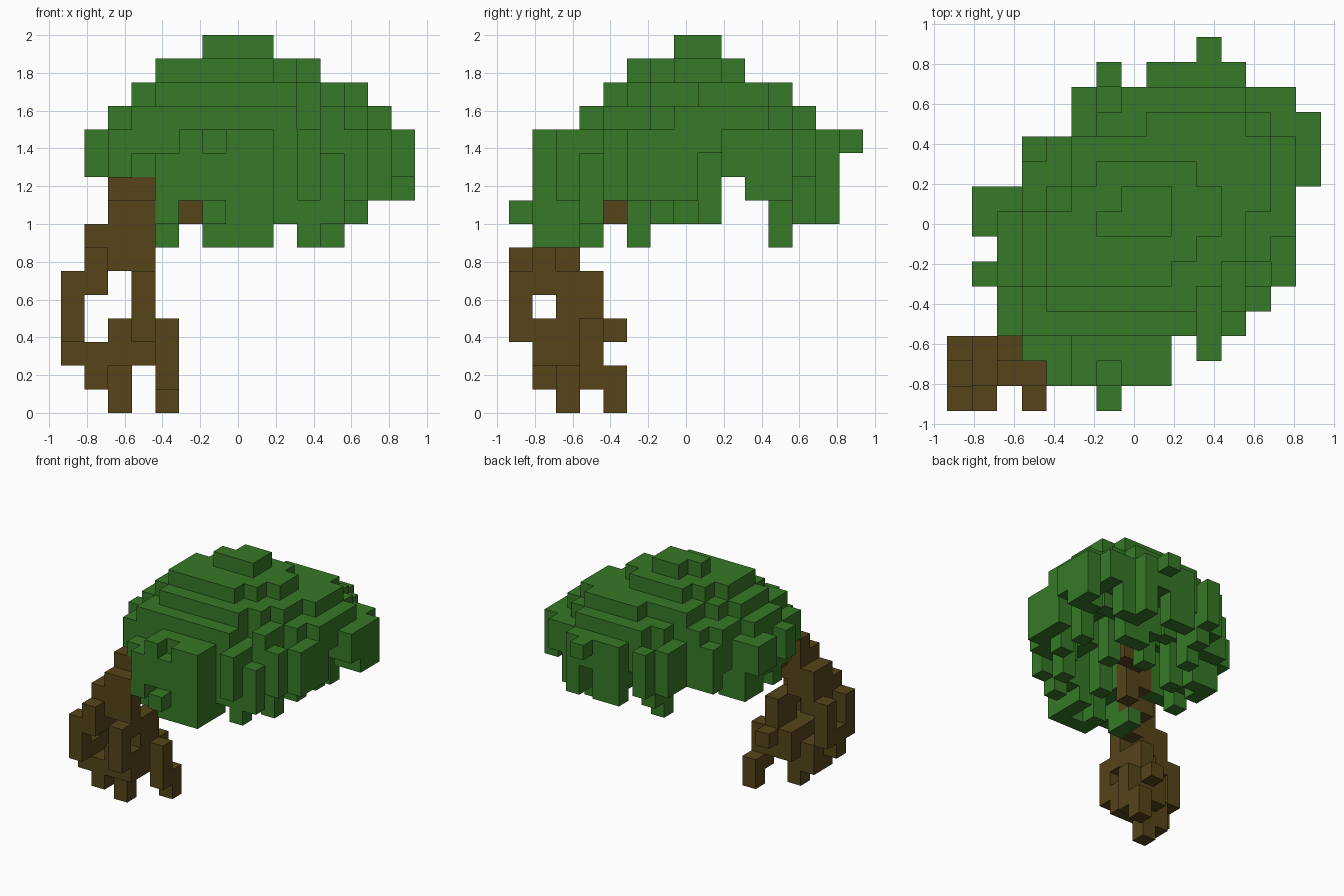
import bpy
import bmesh
import random
from mathutils import Vector

random.seed(11)
CELL = 0.125
HALF = 7.5

start = bpy.data.objects.get("Cube")
if start:
    bpy.data.objects.remove(start, do_unlink=True)


def make_material(name, color):
    mat = bpy.data.materials.new(name)
    mat.use_nodes = True
    mat.diffuse_color = color
    mat.node_tree.nodes["Principled BSDF"].inputs["Base Color"].default_value = color
    return mat


def columns(spec):
    """Cells of upright columns given as (i, j, lowest, highest)."""
    return {(i, j, k) for i, j, low, high in spec for k in range(low, high + 1)}


def build_blocks(name, cells, solid, material):
    """One mesh from the exposed sides of a set of grid cells."""
    bm = bmesh.new()
    for cell in sorted(cells):
        centre = Vector(cell) + Vector((0.5, 0.5, 0.5))
        for axis in range(3):
            for sign in (-1, 1):
                normal = Vector((0, 0, 0))
                normal[axis] = sign
                if tuple(int(c + n) for c, n in zip(cell, normal)) in solid:
                    continue
                a = Vector((0, 0, 0))
                a[(axis + 1) % 3] = 0.5
                b = normal.cross(a)
                mid = centre + normal / 2
                ring = (mid - a - b, mid + a - b, mid + a + b, mid - a + b)
                shift = Vector((HALF, HALF, 0))
                bm.faces.new([bm.verts.new((p - shift) * CELL) for p in ring])
    bmesh.ops.remove_doubles(bm, verts=bm.verts, dist=CELL / 100)
    mesh = bpy.data.meshes.new(name)
    bm.to_mesh(mesh)
    bm.free()
    mesh.materials.append(material)
    obj = bpy.data.objects.new(name, mesh)
    bpy.context.collection.objects.link(obj)


# Roots: two feet and a cage of arching strands
roots = columns([
    (2, 2, 0, 3), (4, 4, 0, 1), (4, 3, 1, 3), (3, 4, 3, 3), (1, 1, 1, 2),
    (1, 2, 1, 2), (0, 1, 2, 3), (0, 0, 3, 5), (0, 2, 3, 5), (1, 0, 5, 6),
    (3, 0, 3, 5), (3, 1, 2, 3), (2, 1, 2, 3), (2, 3, 2, 3),
])

# Leaning stem and the branch inside the crown
stem = columns([
    (3, 2, 2, 5), (3, 2, 7, 9), (3, 3, 2, 5), (2, 2, 6, 9), (2, 1, 6, 8),
    (3, 1, 5, 8), (1, 1, 5, 7), (1, 2, 5, 7),
])
branch = columns([
    (3, 3, 8, 10), (4, 3, 8, 10), (4, 4, 9, 10), (5, 4, 8, 10), (5, 5, 10, 10),
    (6, 5, 10, 12),
])
wood = roots | stem | branch

# Crown plan: x span of each row, front to back, plus stray tufts
spans = [(6, 6), (4, 8), (3, 8), (2, 11), (2, 12), (1, 13), (2, 13), (1, 13),
         (1, 13), (3, 14), (3, 14), (5, 14), (5, 13), (8, 11), (10, 10)]
plan = {(i, j) for j, (a, b) in enumerate(spans) for i in range(a, b + 1)}
plan |= {(10, 2), (6, 13)}

# Crown layers from 11 upward: x span and y span
layers = [(1, 14, 1, 13), (2, 13, 3, 12), (3, 12, 4, 11), (4, 10, 5, 9), (6, 8, 7, 8)]
LEAN = 0.3


def in_layer(i, j, layer):
    a, b, c, d = layer
    if not (a <= i <= b and c <= j <= d):
        return False
    u = (2 * i - a - b) / (b - a + 1)
    v = (2 * j - c - d) / (d - c + 1)
    noise = random.uniform(-0.2, 0.22)
    return u * u + v * v - 2 * LEAN * u * v <= 1 - LEAN * LEAN + noise


# Lowest leaf level allowed along x and along y, and the tufts that reach it
low_x = [10, 10, 8, 8, 7, 9, 7, 7, 7, 8, 7, 7, 8, 9, 9]
low_y = [8, 7, 7, 7, 9, 7, 8, 8, 8, 10, 9, 7, 8, 8, 11]
drips = {(4, 2), (6, 2), (7, 1), (8, 2), (10, 3), (11, 5), (6, 11), (11, 13),
         (2, 8), (12, 6), (12, 8), (9, 7), (9, 13), (5, 12), (14, 11), (13, 6),
         (4, 3), (8, 3)}


def rim_depth(i, j):
    for reach in (1, 2):
        steps = range(-reach, reach + 1)
        if any((i + x, j + y) not in plan for x in steps for y in steps):
            return reach
    return 3


leaves = set()
for i, j in sorted(plan):
    top = 11
    for step, layer in enumerate(layers):
        if in_layer(i, j, layer):
            top = 11 + step
    limit = max(low_x[i], low_y[j])
    depth = rim_depth(i, j)
    if j == 0:
        top = limit
    elif depth == 1 and top == 11 and limit < 9:
        top -= random.choice((0, 0, 1, 1, 2))
    hang = {1: 0.4, 2: 0.25, 3: 0.1}[depth]
    if (i, j) in drips or random.random() < hang:
        bottom = limit
    else:
        bottom = max(limit, top - random.choice((1, 2, 2, 3)))
    leaves |= columns([(i, j, min(bottom, top), top)])
leaves -= wood

brown = make_material("bark brown", (0.092, 0.059, 0.010, 1))
green = make_material("leaf green", (0.038, 0.192, 0.020, 1))
everything = wood | leaves

build_blocks("roots", roots, everything, brown)
build_blocks("stem", stem, everything, brown)
build_blocks("branch", branch, everything, brown)
build_blocks("leaf_crown", leaves, everything, green)
